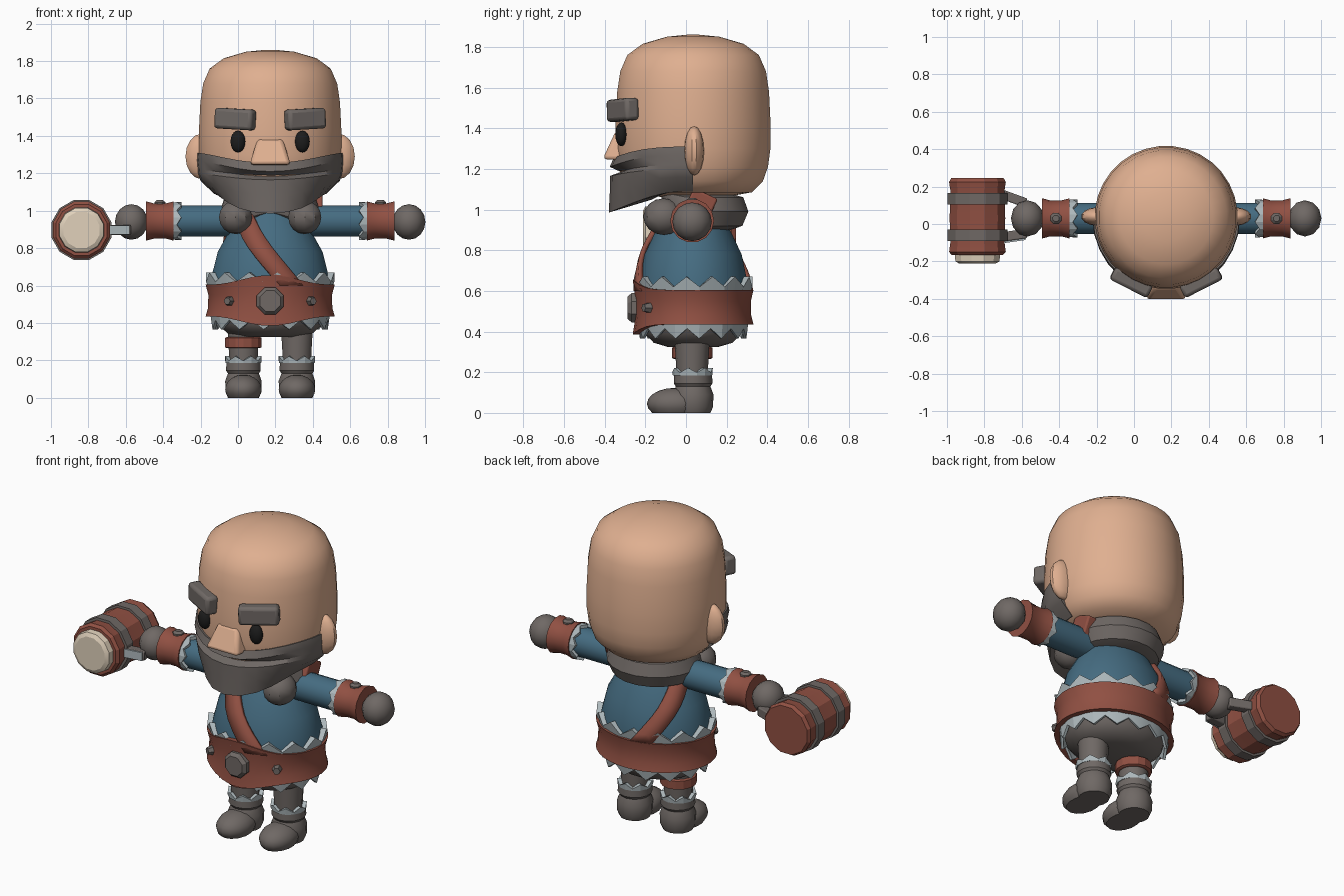
import bpy, bmesh, math
from math import sin, cos, pi, radians
from mathutils import Vector, Matrix, Euler

old = bpy.data.objects.get("Cube")
if old:
    bpy.data.objects.remove(old, do_unlink=True)

CX, CY = 0.172, 0.035      # body centre line
ARM_Z = 0.945
Z_UP, Y_BACK = Vector((0, 0, 1)), Vector((0, 1, 0))


def material(name, rgb):
    m = bpy.data.materials.new(name)
    m.use_nodes = True
    m.diffuse_color = (*rgb, 1)
    bsdf = next(n for n in m.node_tree.nodes if n.type == 'BSDF_PRINCIPLED')
    bsdf.inputs["Base Color"].default_value = (*rgb, 1)
    return m


SKIN = material("skin", (0.74, 0.43, 0.28))
GREY = material("warm_grey", (0.16, 0.14, 0.13))
LEATHER = material("red_leather", (0.28, 0.08, 0.055))
BLUE = material("blue_cloth", (0.06, 0.15, 0.22))
FUR = material("pale_trim", (0.42, 0.48, 0.5))
CREAM = material("cream", (0.75, 0.64, 0.5))
BLACK = material("black", (0.012, 0.012, 0.012))


def finish(name, bm, mat, angle=35, bevel=0):
    bmesh.ops.recalc_face_normals(bm, faces=bm.faces)
    me = bpy.data.meshes.new(name)
    bm.to_mesh(me)
    bm.free()
    me.materials.append(mat)
    if angle:
        me.shade_smooth()
        me.set_sharp_from_angle(angle=radians(angle))
    ob = bpy.data.objects.new(name, me)
    bpy.context.scene.collection.objects.link(ob)
    if bevel:
        mod = ob.modifiers.new("Bevel", 'BEVEL')
        mod.width, mod.segments = bevel, 2
    return ob


def skin_rings(bm, rings, closed, wrap=True):
    """Bridge rings of points; close the loft on itself or cap both ends."""
    vs = [[bm.verts.new(p) for p in ring] for ring in rings]
    n = len(vs[0])
    pairs = list(zip(vs, vs[1:])) + ([(vs[-1], vs[0])] if closed else [])
    for a, b in pairs:
        for j in range(n if wrap else n - 1):
            k = (j + 1) % n
            bm.faces.new((a[j], a[k], b[k], b[j]))
    if not closed and wrap:
        bm.faces.new(vs[0])
        bm.faces.new(vs[-1])


def lathe(name, prof, at, mat, n=24, axis=Z_UP, sy=1, closed=False, shape=None, angle=35):
    """Spin (radius, height) points; shape(j, a, r, h) may alter each point."""
    rot = Z_UP.rotation_difference(Vector(axis)).to_matrix()
    rings = []
    for r0, h0 in prof:
        ring = []
        for j in range(n):
            a = 2 * pi * (j + 0.5) / n
            r, h = shape(j, a, r0, h0) if shape else (r0, h0)
            ring.append(rot @ Vector((r * cos(a), r * sin(a) * sy, h)) + Vector(at))
        rings.append(ring)
    bm = bmesh.new()
    skin_rings(bm, rings, closed)
    return finish(name, bm, mat, angle)


def ball(name, at, size, mat, u=16, v=10, floor=None):
    bm = bmesh.new()
    bmesh.ops.create_uvsphere(bm, u_segments=u, v_segments=v, radius=1)
    for p in bm.verts:
        p.co = Vector(a * b for a, b in zip(p.co, size)) + Vector(at)
        if floor is not None:
            p.co.z = max(p.co.z, floor)
    return finish(name, bm, mat)


def box(name, at, size, mat, bevel=0.01, rot=(0, 0, 0), edit=None):
    bm = bmesh.new()
    bmesh.ops.create_cube(bm, size=1)
    m = Euler([radians(d) for d in rot]).to_matrix()
    for p in bm.verts:
        if edit:
            edit(p.co)
        p.co = m @ Vector(a * b for a, b in zip(p.co, size)) + Vector(at)
    return finish(name, bm, mat, 35, bevel)


def zigzag(edge, amount):
    """Jagged edge on every profile point beyond the given height."""
    def f(j, a, r, h):
        return (r, h + (amount if j % 2 else -amount) * (abs(h - edge) < 0.001))
    return f


def trim(name, at, r, h0, h1, jag, n, axis=Z_UP, sy=1, flare=0.015):
    prof = [(r - 0.03, h0), (r, h0), (r + flare, h1), (r - 0.03, h1)]
    return lathe(name, prof, at, FUR, n, axis, sy, True, zigzag(h1, jag), 20)


# Head and face
lathe("head", [(0.15, 1.06), (0.29, 1.085), (0.345, 1.14), (0.37, 1.21), (0.382, 1.3), (0.383, 1.42),
               (0.375, 1.58), (0.36, 1.68), (0.325, 1.76), (0.25, 1.815), (0.13, 1.85), (0.03, 1.86)],
      (CX, CY, 0), SKIN, 32, angle=50)


def nose_taper(c):
    if c.z > 0:
        c.x *= 0.6
        c.y = c.y * 0.5 + 0.25 if c.y < 0 else c.y
    elif c.y > 0:
        c.z -= 0.05


box("nose", (CX, -0.345, 1.318), (0.22, 0.13, 0.14), SKIN, 0.02, edit=nose_taper)
for s, side in ((1, "left"), (-1, "right")):
    ball(side + "_ear", (CX + s * 0.365, 0.04, 1.29), (0.09, 0.05, 0.122), SKIN, 14, 8)
    ball(side + "_eye", (CX + s * 0.172, -0.318, 1.37), (0.04, 0.03, 0.058), BLACK)
    box(side + "_eyebrow", (CX + s * 0.187, -0.312, 1.49), (0.225, 0.075, 0.11), GREY, 0.018,
        (0, -s * 3, s * 27))

# Beard: cross-sections swept from ear to ear (side/front radius, side/front height)
sections = [(0.34, 0.34, 1.30, 1.24), (0.392, 0.39, 1.31, 1.255), (0.395, 0.41, 1.27, 1.21),
            (0.39, 0.355, 1.22, 1.185), (0.388, 0.41, 1.20, 1.165), (0.372, 0.41, 1.16, 1.08),
            (0.30, 0.415, 1.09, 0.985), (0.2, 0.2, 1.09, 1.05)]
rings = []
for i in range(15):
    phi = radians(-90 + 180 * i / 14)
    w = abs(cos(phi)) ** 3
    ring = []
    for rs, rf, zs, zf in sections:
        r, z = rs + (rf - rs) * w, zs + (zf - zs) * w
        ring.append((CX + r * sin(phi), CY - r * cos(phi), z))
    rings.append(ring)
bm = bmesh.new()
skin_rings(bm, rings, False)
finish("beard", bm, GREY, 25)


# Collar, open at the throat, with two hanging ends
def open_front(j, a, r, h):
    f = max(0, -sin(a)) ** 2
    return r * (1 - 0.45 * f), h + 0.07 * f


lathe("collar", [(0.16, 0.89), (0.245, 0.92), (0.275, 0.99), (0.25, 1.06), (0.15, 1.09)],
      (CX, CY, 0), GREY, 20, shape=open_front)
for s in (1, -1):
    ball("collar_end", (CX + s * 0.185, -0.11, 0.965), (0.093, 0.1, 0.09), GREY, 10, 8)

# Torso, trousers and fur trims
SY = 0.85
TORSO = [(0.3, 0.45), (0.32, 0.56), (0.315, 0.65), (0.282, 0.78), (0.215, 0.9), (0.13, 1.03)]
lathe("torso", TORSO, (CX, CY, 0), BLUE, 28, sy=SY, angle=50)
lathe("trousers", [(0.15, 0.325), (0.23, 0.345), (0.28, 0.39), (0.3, 0.46)], (CX, CY, 0), GREY, 24, sy=SY)
trim("upper_trim", (CX, CY, 0), 0.33, 0.58, 0.645, 0.025, 28, sy=SY)
trim("lower_trim", (CX, CY, 0), 0.325, 0.47, 0.39, 0.025, 28, sy=SY, flare=-0.015)


# Belt, taller at the front, with buckle and studs
def belt_wave(j, a, r, h):
    f = max(0, -sin(a)) ** 6
    return r, h + f * 0.6 * (h - 0.52)


lathe("belt", [(0.31, 0.435), (0.347, 0.435), (0.334, 0.48), (0.332, 0.55), (0.347, 0.605), (0.31, 0.605)],
      (CX, CY, 0), LEATHER, 32, sy=0.86, closed=True, shape=belt_wave, angle=20)
lathe("buckle", [(0.06, -0.05), (0.078, -0.03), (0.078, 0.03)], (CX, -0.237, 0.517), GREY, 8, Y_BACK, angle=0)
for s in (1, -1):
    lathe("belt_stud", [(0.03, -0.02), (0.02, 0.022)], (CX + s * 0.22, -0.19, 0.517), GREY, 6,
          Vector((s * 0.5, -0.86, 0)), angle=0)


# Shoulder strap laid over the torso surface
def torso_radius(z):
    for (r0, z0), (r1, z1) in zip(TORSO, TORSO[1:]):
        if z <= z1:
            return r0 + (r1 - r0) * (z - z0) / (z1 - z0)
    return TORSO[-1][0]


rings = []
for i in range(25):
    t = i / 24
    a, z = radians(-70 - 185 * t), 0.6 + 0.4 * sin(pi * t)
    r = torso_radius(z)
    row = []
    for k in (-1, 0, 1):
        b = a + k * 0.062 / r
        row.append((CX + (r + 0.014) * cos(b), CY + (r * SY + 0.014) * sin(b), z))
    rings.append(row)
bm = bmesh.new()
skin_rings(bm, rings, False, wrap=False)
strap = finish("chest_strap", bm, LEATHER)
solid = strap.modifiers.new("Solidify", 'SOLIDIFY')
solid.thickness, solid.offset = 0.024, 0
box("left_shoulder_strap", (CX + 0.25, 0.07, 1.02), (0.06, 0.13, 0.13), LEATHER, 0.01, (-25, 0, 0))

# Arms and legs
for s, side in ((1, "left"), (-1, "right")):
    out = Vector((s, 0, 0))
    shoulder = (CX, 0.03, ARM_Z)
    lathe(side + "_arm", [(0.08, 0.08), (0.085, 0.28), (0.085, 0.52)], shoulder, BLUE, 16, out)
    trim(side + "_sleeve_trim", shoulder, 0.1, 0.53, 0.487, 0.012, 16, out, flare=0.003)
    lathe(side + "_cuff", [(0.09, 0.515), (0.107, 0.518), (0.096, 0.56), (0.096, 0.62), (0.108, 0.665),
                           (0.08, 0.665)], shoulder, LEATHER, 14, out, angle=25)
    lathe(side + "_cuff_stud", [(0.032, 0.085), (0.032, 0.1), (0.018, 0.112)],
          (CX + s * 0.59, 0.03, ARM_Z), GREY, 8, angle=0)
    ball(side + "_fist", (CX + s * 0.742, 0.03, ARM_Z - 0.005), (0.088, 0.097, 0.095), GREY, 12, 8)

    x = CX + s * 0.143
    lathe(side + "_leg", [(0.075, 0.15), (0.08, 0.25), (0.09, 0.42)], (x, 0.03, 0), GREY, 14)
    lathe(side + "_boot", [(0.085, 0), (0.098, 0.03), (0.1, 0.09), (0.085, 0.13), (0.095, 0.145), (0.093, 0.2)],
          (x, 0.035, 0), GREY, 14, angle=30)
    ball(side + "_boot_toe", (x, -0.055, 0.045), (0.1, 0.137, 0.078), GREY, 14, 10, 0)
    trim(side + "_boot_trim", (x, 0.032, 0), 0.097, 0.185, 0.21, 0.012, 14, flare=0.003)
lathe("right_leg_band", [(0.09, 0.265), (0.1, 0.27), (0.1, 0.32), (0.09, 0.325)],
      (CX - 0.143, 0.03, 0), LEATHER, 14, angle=20)

# Hammer held in the right hand
HAMMER = (-0.837, 0, 0.897)
lathe("hammer_head", [(0.142, -0.165), (0.157, -0.15), (0.15, -0.1), (0.154, 0.03), (0.15, 0.18),
                      (0.157, 0.225), (0.145, 0.245)], HAMMER, LEATHER, 12, Y_BACK, angle=20)
lathe("hammer_face", [(0.1, -0.212), (0.122, -0.2), (0.126, -0.155)], HAMMER, CREAM, 12, Y_BACK, angle=20)
for y, turn in ((0.135, -20), (-0.06, 8)):
    lathe("hammer_band", [(0.14, y - 0.032), (0.165, y - 0.03), (0.165, y + 0.03), (0.14, y + 0.032)],
          HAMMER, GREY, 12, Y_BACK, angle=20)
    box("hammer_bracket", (-0.64, y, 0.897), (0.13, 0.05, 0.055), GREY, 0.006, (0, 0, turn))
box("hammer_bracket_plate", (-0.635, -0.089, 0.897), (0.11, 0.009, 0.05), FUR, 0, (0, 0, 8))
